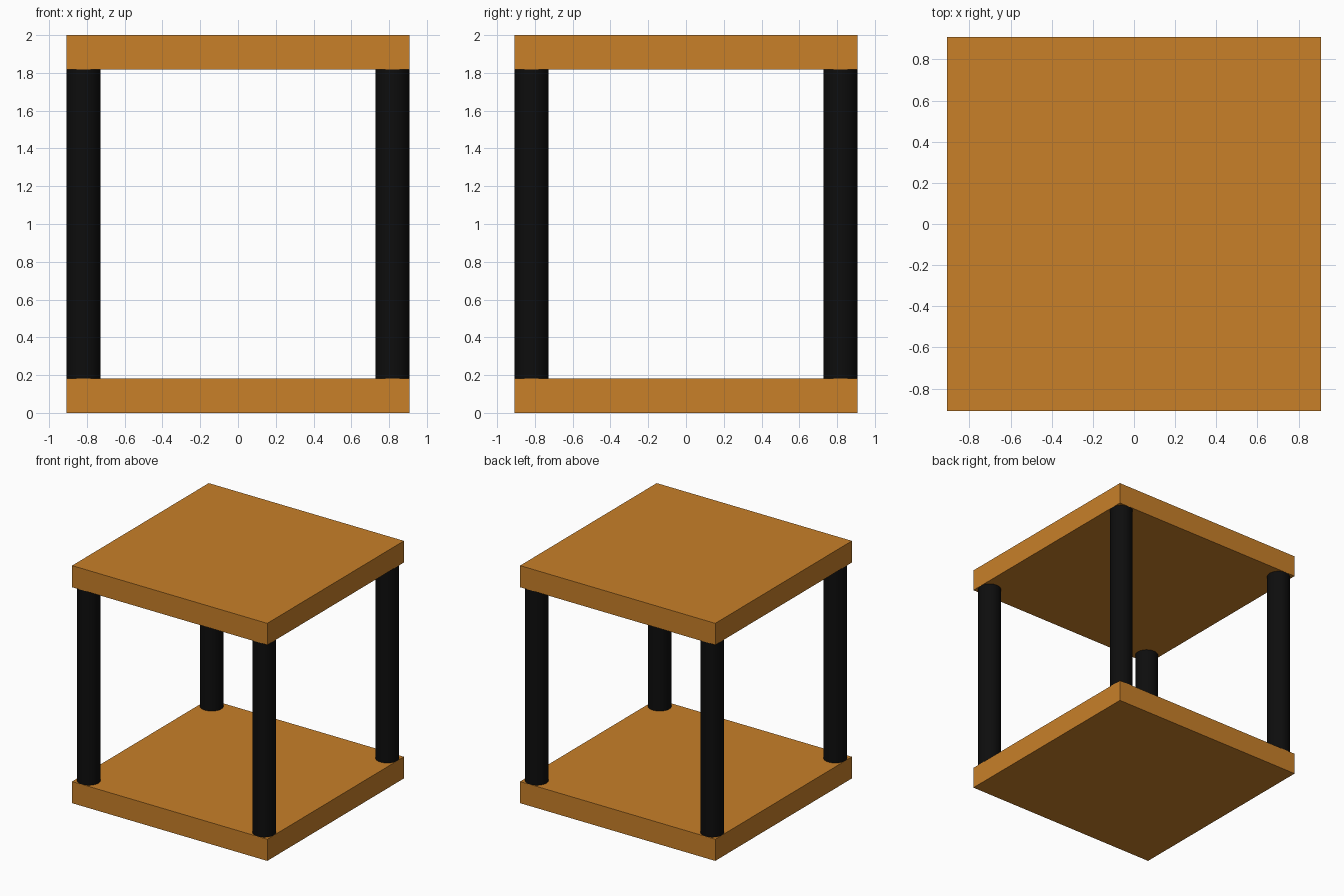
import bpy

if "Cube" in bpy.data.objects:
    bpy.data.objects.remove(bpy.data.objects["Cube"])

HALF = 0.909      # half width of the boards
THICK = 0.182     # board thickness
RADIUS = 0.091    # post radius
HEIGHT = 2.0


def material(name, color):
    mat = bpy.data.materials.new(name)
    mat.diffuse_color = (*color, 1.0)
    mat.use_nodes = True
    mat.node_tree.nodes["Principled BSDF"].inputs["Base Color"].default_value = mat.diffuse_color
    return mat


wood = material("orange_wood", (0.58, 0.215, 0.022))
black = material("black", (0.004, 0.004, 0.004))


def board(name, z):
    bpy.ops.mesh.primitive_cube_add(size=1, location=(0, 0, z))
    obj = bpy.context.object
    obj.name = name
    obj.scale = (2 * HALF, 2 * HALF, THICK)
    bpy.ops.object.transform_apply(location=False, rotation=False, scale=True)
    obj.data.materials.append(wood)


def post(name, x, y):
    bpy.ops.mesh.primitive_cylinder_add(
        vertices=32, radius=RADIUS, depth=HEIGHT - 2 * THICK,
        location=(x, y, HEIGHT / 2))
    obj = bpy.context.object
    obj.name = name
    obj.data.materials.append(black)
    bpy.ops.object.shade_smooth_by_angle()


# Top and bottom boards
board("bottom_board", THICK / 2)
board("top_board", HEIGHT - THICK / 2)

# Corner posts, flush with the board edges
inset = HALF - RADIUS
for side, x in (("left", -inset), ("right", inset)):
    for end, y in (("front", -inset), ("back", inset)):
        post(f"{end}_{side}_post", x, y)
